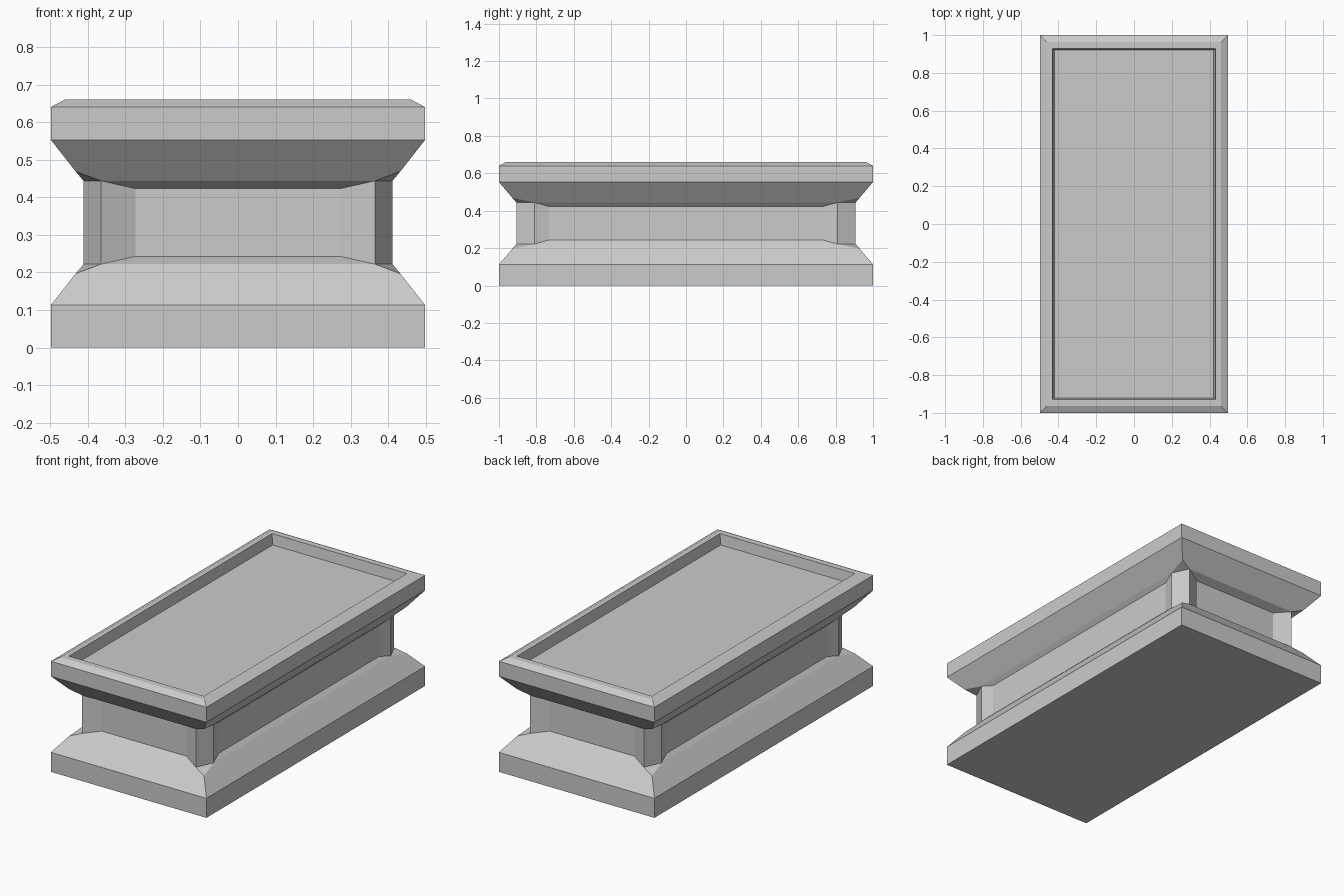
import bpy
import bmesh

cube = bpy.data.objects.get("Cube")
if cube:
    bpy.data.objects.remove(cube, do_unlink=True)

# One plain stone grey for everything
GREY = (0.6, 0.6, 0.6, 1.0)
stone = bpy.data.materials.new("stone_grey")
stone.use_nodes = True
stone.diffuse_color = GREY
stone.node_tree.nodes["Principled BSDF"].inputs["Base Color"].default_value = GREY


def finish(bm, name):
    mesh = bpy.data.meshes.new(name)
    bm.to_mesh(mesh)
    bm.free()
    mesh.materials.append(stone)
    obj = bpy.data.objects.new(name, mesh)
    bpy.context.collection.objects.link(obj)
    return obj


def rectangle_loft(name, rings, cap_bottom=False, cap_top=False):
    """Join rectangles given as (half width, half length, height)."""
    bm = bmesh.new()
    corners = ((1, -1), (1, 1), (-1, 1), (-1, -1))
    loops = [[bm.verts.new((sx * w, sy * l, z)) for sx, sy in corners]
             for w, l, z in rings]
    for low, high in zip(loops, loops[1:]):
        for i in range(4):
            j = (i + 1) % 4
            bm.faces.new((low[i], low[j], high[j], high[i]))
    if cap_bottom:
        bm.faces.new(loops[0][::-1])
    if cap_top:
        bm.faces.new(loops[-1])
    return finish(bm, name)


W, L = 0.498, 1.0        # half width and half length
BASE, TRAY = 0.113, 0.553  # heights where the sloped waist starts and ends
MID = (BASE + TRAY) / 2

# Base slab
rectangle_loft("base_slab", [(W, L, 0), (W, L, BASE)], cap_bottom=True)

# Top slab with bevelled rim and sunken floor
rectangle_loft("top_tray", [(W, L, TRAY), (W, L, 0.64), (0.46, 0.963, 0.66),
                            (0.432, 0.928, 0.66), (0.422, 0.92, 0.6)],
               cap_top=True)

# Waist: one eighth is modelled, then mirrored on all three axes
bm = bmesh.new()


def point(x, y, z):
    return bm.verts.new((x, y, z - MID))


PILLAR, PANEL = 0.222, 0.243
side_foot, corner, front_foot = point(W, 0, BASE), point(W, L, BASE), point(0, L, BASE)
ridge = point(0.432, 0.928, 0.197)
pillar_a, pillar_b = point(0.411, 0.81, PILLAR), point(0.365, 0.907, PILLAR)
lip_a, lip_b = point(0.411, 0, PILLAR), point(0, 0.907, PILLAR)
panel_a, panel_b = point(0.39, 0.735, PANEL), point(0.272, 0.86, PANEL)
centre_a, centre_b = point(0.39, 0, PANEL), point(0, 0.86, PANEL)

# Slopes, ledges under the recessed panels, and the corner facet
for face in ((side_foot, corner, ridge, pillar_a, lip_a),
             (corner, front_foot, lip_b, pillar_b, ridge),
             (lip_a, pillar_a, panel_a, centre_a),
             (pillar_b, lip_b, centre_b, panel_b),
             (ridge, pillar_b, pillar_a)):
    bm.faces.new(face)

# Upright walls of panels and corner pillar
low = [centre_a, panel_a, pillar_a, pillar_b, panel_b, centre_b]
high = [bm.verts.new((v.co.x, v.co.y, 0)) for v in low]
for i in range(len(low) - 1):
    bm.faces.new((low[i], low[i + 1], high[i + 1], high[i]))

waist = finish(bm, "waist")
waist.location.z = MID
mirror = waist.modifiers.new("mirror", 'MIRROR')
mirror.use_axis = (True, True, True)
mirror.merge_threshold = 0.0005
